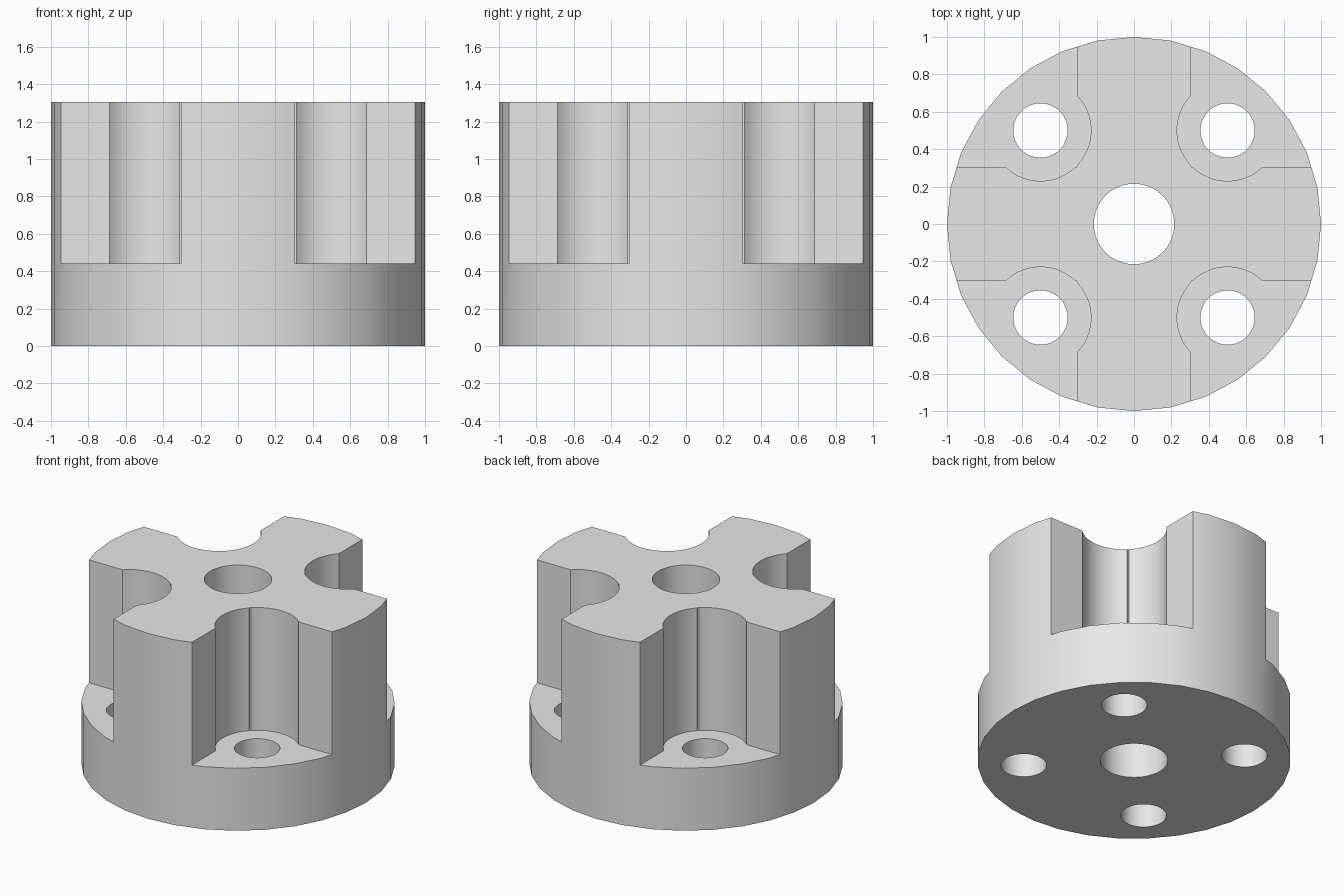
import bpy
import math

cube = bpy.data.objects.get("Cube")
if cube:
    bpy.data.objects.remove(cube, do_unlink=True)

HEIGHT, FLOOR = 1.305, 0.44
BOLT = 0.5          # bolt hole offset along x and y
ARM = 0.305         # half width of the cross arms

grey = bpy.data.materials.new("light grey")
grey.use_nodes = True
grey.diffuse_color = (0.8, 0.8, 0.8, 1)
grey.node_tree.nodes["Principled BSDF"].inputs["Base Color"].default_value = (0.8, 0.8, 0.8, 1)


def cylinder(name, radius, x, y, z0, z1, sides):
    bpy.ops.mesh.primitive_cylinder_add(vertices=sides, radius=radius, depth=z1 - z0,
                                        location=(x, y, (z0 + z1) / 2))
    bpy.context.object.name = name
    return bpy.context.object


def box(name, x0, x1, y0, y1, z0, z1):
    bpy.ops.mesh.primitive_cube_add(size=1, location=((x0 + x1) / 2, (y0 + y1) / 2, (z0 + z1) / 2))
    ob = bpy.context.object
    ob.name = name
    ob.scale = (abs(x1 - x0), abs(y1 - y0), z1 - z0)
    bpy.ops.object.transform_apply(location=False, rotation=False, scale=True)
    return ob


# Round hub body
hub = cylinder("cross_hub", 1, 0, 0, 0, HEIGHT, 32)
hub.data.materials.append(grey)

# Centre bore, then corner pocket, rounded recess and bolt hole in each quadrant
cutters = [cylinder("centre_bore_cutter", 0.215, 0, 0, -0.2, 1.6, 64)]
for sx in (-1, 1):
    for sy in (-1, 1):
        x, y = sx * BOLT, sy * BOLT
        cutters += [
            box("corner_pocket_cutter", sx * ARM, sx * 1.2, sy * ARM, sy * 1.2, FLOOR, 1.6),
            cylinder("recess_cutter", 0.27, x, y, FLOOR, 1.7, 64),
            cylinder("bolt_hole_cutter", 0.145, x, y, -0.2, 1.8, 48),
        ]

# Cut the body and discard the cutters
bpy.ops.object.select_all(action='DESELECT')
hub.select_set(True)
bpy.context.view_layer.objects.active = hub
for cutter in cutters:
    cutter.hide_render = True
    mod = hub.modifiers.new("cut", 'BOOLEAN')
    mod.operation = 'DIFFERENCE'
    mod.solver = 'EXACT'
    mod.object = cutter
    bpy.ops.object.modifier_apply(modifier=mod.name)
for cutter in cutters:
    bpy.data.objects.remove(cutter, do_unlink=True)

# Smooth round walls, crisp edges
bpy.ops.object.shade_smooth_by_angle(angle=math.radians(30))
